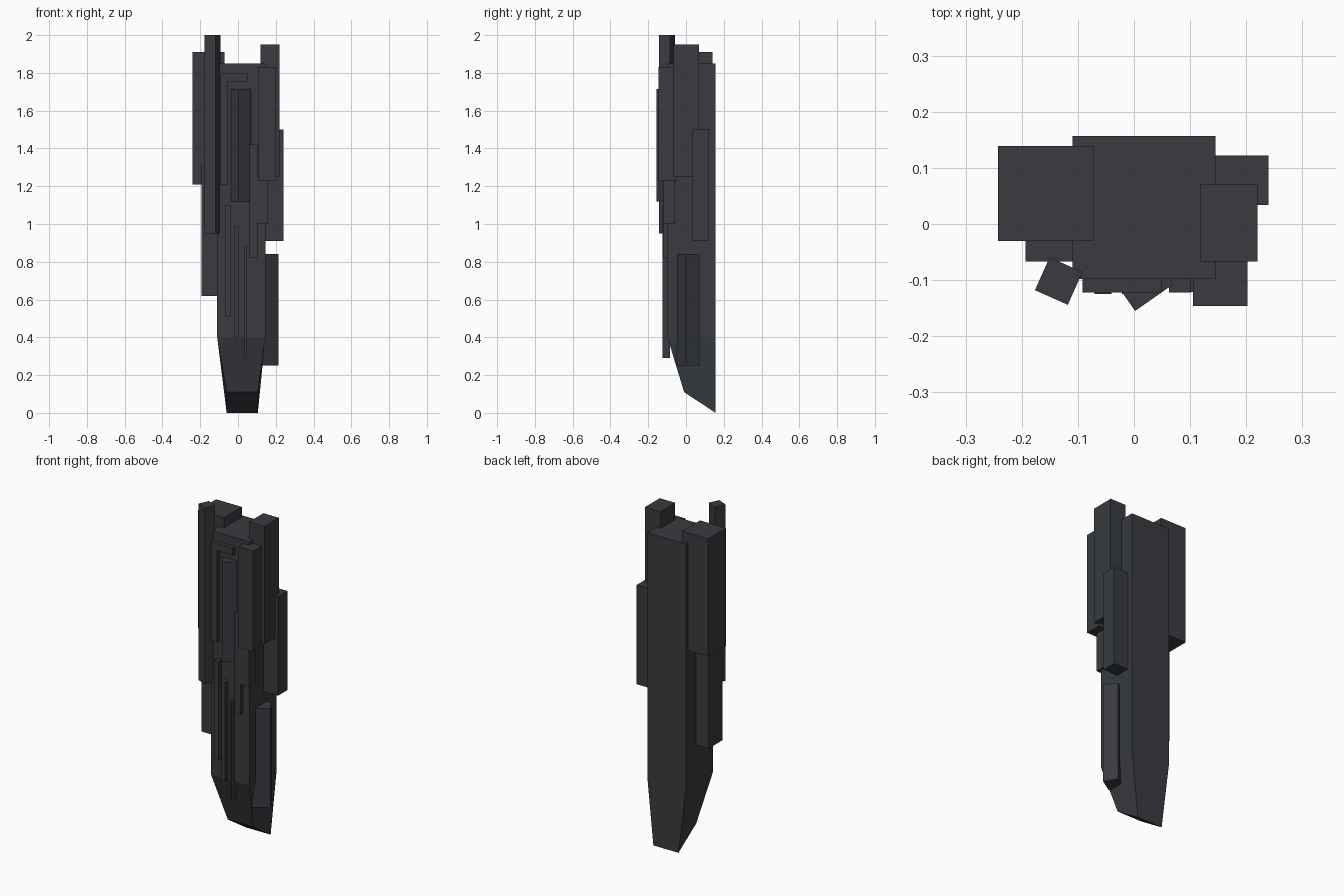
import bpy, bmesh, math
from mathutils import Matrix

if "Cube" in bpy.data.objects:
    bpy.data.objects.remove(bpy.data.objects["Cube"])

dark = bpy.data.materials.new("dark_slate")
dark.diffuse_color = (0.04, 0.044, 0.05, 1)
dark.use_nodes = True
dark.node_tree.nodes["Principled BSDF"].inputs["Base Color"].default_value = dark.diffuse_color


def finish(name, bm):
    bmesh.ops.recalc_face_normals(bm, faces=bm.faces)
    me = bpy.data.meshes.new(name)
    bm.to_mesh(me)
    bm.free()
    me.materials.append(dark)
    ob = bpy.data.objects.new(name, me)
    bpy.context.collection.objects.link(ob)
    return ob


def box(name, x, y, z, angle=0):
    """Box from (min, max) ranges, optionally turned about its own vertical axis."""
    bm = bmesh.new()
    size = [r[1] - r[0] for r in (x, y, z)]
    mid = [(r[0] + r[1]) / 2 for r in (x, y, z)]
    bmesh.ops.create_cube(bm, size=1, matrix=Matrix.Diagonal((*size, 1)))
    ob = finish(name, bm)
    ob.location = mid
    ob.rotation_euler.z = math.radians(angle)
    return ob


def corner_box(name, corner, w, d, angle, z):
    """Turned box placed by its outermost corner: w along the angle, d square to it."""
    a = math.radians(angle)
    cx = corner[0] + (w * math.cos(a) - d * math.sin(a)) / 2
    cy = corner[1] + (w * math.sin(a) + d * math.cos(a)) / 2
    return box(name, (cx - w / 2, cx + w / 2), (cy - d / 2, cy + d / 2), z, angle)


# main tower with tapered, slanted foot: rings of (x0, x1, front y, front z, back z)
bm = bmesh.new()
rings = []
for x0, x1, yf, zf, zb in [(-0.06, 0.105, -0.01, 0.11, 0.0),
                           (-0.11, 0.145, -0.098, 0.40, 0.40),
                           (-0.11, 0.145, -0.098, 1.85, 1.85)]:
    rings.append([bm.verts.new(p) for p in
                  [(x0, yf, zf), (x1, yf, zf), (x1, 0.157, zb), (x0, 0.157, zb)]])
for lo, hi in zip(rings, rings[1:]):
    for i in range(4):
        j = (i + 1) % 4
        bm.faces.new((lo[i], lo[j], hi[j], hi[i]))
bm.faces.new(rings[0][::-1])
bm.faces.new(rings[-1])
finish("main_tower", bm)

# side blocks
box("left_upper_block", (-0.242, -0.072), (-0.03, 0.139), (1.21, 1.91))
box("left_lower_block", (-0.193, -0.063), (-0.067, 0.063), (0.62, 1.31))
box("right_upper_block", (0.118, 0.22), (-0.067, 0.07), (1.25, 1.95))
box("right_middle_block", (0.14, 0.24), (0.034, 0.122), (0.91, 1.50))
box("right_front_block", (0.105, 0.202), (-0.146, -0.05), (1.23, 1.83))
box("right_front_step", (0.095, 0.157), (-0.121, -0.058), (1.0, 1.25))
box("right_front_strip", (0.062, 0.102), (-0.122, -0.08), (0.82, 1.42))

# turned blocks
corner_box("left_front_mast", (-0.118, -0.144), 0.064, 0.064, 66, (0.95, 2.0))
corner_box("front_wedge", (0.002, -0.155), 0.083, 0.068, 35, (1.12, 1.715))
corner_box("right_lower_block", (0.215, 0.0), 0.083, 0.1, 122, (0.25, 0.84))

# angled frame on the front
box("frame_top_bar", (-0.092, 0.05), (-0.122, -0.08), (1.755, 1.797))
box("frame_side_bar", (-0.092, -0.053), (-0.122, -0.08), (1.21, 1.755))

# three stepped ribs, each thinner and lower
for i, (x0, x1) in enumerate([(-0.07, -0.04), (-0.021, 0.003), (0.034, 0.045)]):
    box(f"front_rib_{i + 1}", (x0, x1), (-0.125, -0.085),
        (0.51 - 0.11 * i, 1.10 - 0.11 * i))
